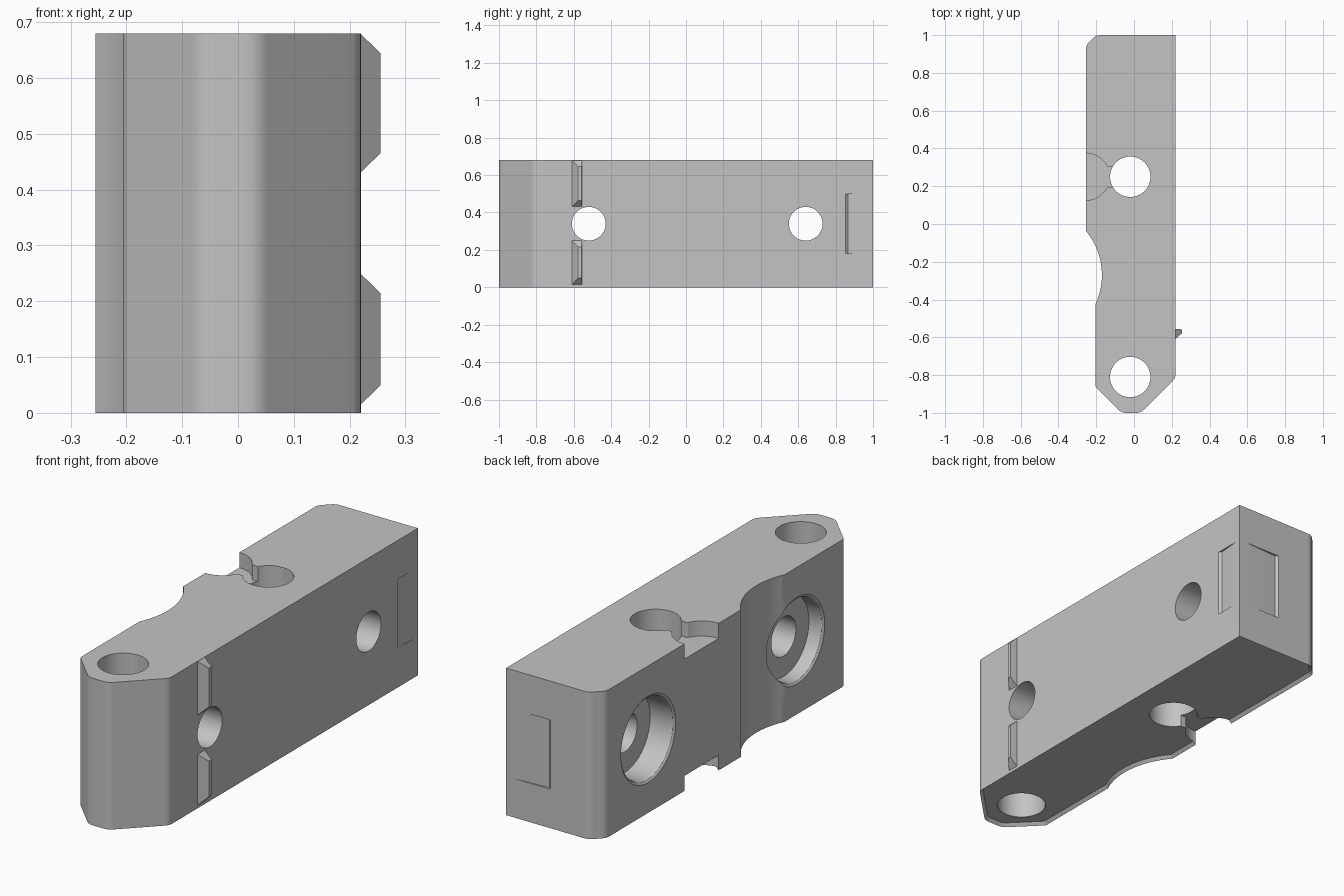
import bpy, bmesh, math
from mathutils import Vector, Matrix

cube = bpy.data.objects.get("Cube")
if cube:
    bpy.data.objects.remove(cube, do_unlink=True)

grey = bpy.data.materials.new("plain grey")
grey.use_nodes = True
GREY = (0.55, 0.55, 0.55, 1)
grey.diffuse_color = GREY
grey.node_tree.nodes["Principled BSDF"].inputs["Base Color"].default_value = GREY

HEIGHT = 0.68
MID = HEIGHT / 2
CHAMFER = 0.014


def finish(name, bm):
    bmesh.ops.recalc_face_normals(bm, faces=bm.faces)
    mesh = bpy.data.meshes.new(name)
    bm.to_mesh(mesh)
    bm.free()
    mesh.materials.append(grey)
    obj = bpy.data.objects.new(name, mesh)
    bpy.context.collection.objects.link(obj)
    return obj


def rounded(corners, steps=5):
    """Outline from (x, y, radius) corners, each radius turned into a fillet."""
    out = []
    for i, (x, y, r) in enumerate(corners):
        p = Vector((x, y))
        if r == 0:
            out.append(p)
            continue
        a = (Vector(corners[i - 1][:2]) - p).normalized()
        b = (Vector(corners[(i + 1) % len(corners)][:2]) - p).normalized()
        t = r / math.tan(a.angle(b) / 2)
        for k in range(steps + 1):
            s = k / steps
            out.append(p + a * t * (1 - s) ** 2 + b * t * s ** 2)
    return out


def prism(name, outline, z0, z1, chamfer=0):
    bm = bmesh.new()
    base = bm.faces.new([bm.verts.new((p[0], p[1], z0)) for p in outline])
    ext = bmesh.ops.extrude_face_region(bm, geom=[base], use_keep_orig=True)
    top = [v for v in ext["geom"] if isinstance(v, bmesh.types.BMVert)]
    bmesh.ops.translate(bm, verts=top, vec=(0, 0, z1 - z0))
    bmesh.ops.recalc_face_normals(bm, faces=bm.faces)
    if chamfer:
        rim = list(base.verts)
        bmesh.ops.inset_region(bm, faces=[base], thickness=chamfer, use_even_offset=True)
        for v in rim:
            v.co.z += chamfer
    return finish(name, bm)


def lathe(name, profile, origin, along_x=False, sides=64):
    """Solid of revolution from (radius, height) pairs."""
    bm = bmesh.new()
    rings = []
    for r, h in profile:
        rings.append([bm.verts.new((r * math.cos(k * math.tau / sides),
                                    r * math.sin(k * math.tau / sides), h))
                      for k in range(sides)])
    for low, high in zip(rings, rings[1:]):
        for k in range(sides):
            n = (k + 1) % sides
            bm.faces.new((low[k], low[n], high[n], high[k]))
    bm.faces.new(rings[0])
    bm.faces.new(rings[-1])
    m = Matrix.Translation(origin)
    if along_x:
        m = m @ Matrix.Rotation(math.pi / 2, 4, 'Y')
    bm.transform(m)
    return finish(name, bm)


def activate(obj):
    bpy.ops.object.select_all(action='DESELECT')
    obj.select_set(True)
    bpy.context.view_layer.objects.active = obj


def cut(obj, cutter):
    activate(obj)
    mod = obj.modifiers.new("cut", 'BOOLEAN')
    mod.operation = 'DIFFERENCE'
    mod.solver = 'EXACT'
    mod.object = cutter
    bpy.ops.object.modifier_apply(modifier=mod.name)
    bpy.data.objects.remove(cutter, do_unlink=True)


# Block: chamfered outline with a shallow scoop on the right side
SCOOP = Vector((-0.535, -0.27))
SCOOP_R = 0.365
start = math.acos((-0.255 - SCOOP.x) / SCOOP_R)
end = -math.acos((-0.205 - SCOOP.x) / SCOOP_R)
scoop = []
for k in range(25):
    a = start + (end - start) * k / 24
    scoop.append((SCOOP.x + SCOOP_R * math.cos(a), SCOOP.y + SCOOP_R * math.sin(a), 0))
outline = rounded([(-0.065, -1, 0.06), (0.035, -1, 0.06), (0.22, -0.815, 0.05),
                   (0.22, 1, 0), (-0.2, 1, 0.05), (-0.255, 0.945, 0.05)]
                  + scoop + [(-0.205, -0.86, 0.03)])
body = prism("block_body", outline, 0, HEIGHT, CHAMFER)

# Vertical through holes with a chamfered lower rim
for y in (-0.81, 0.25):
    cut(body, lathe("hole_cutter", [(0.137, -0.015), (0.107, 0.015), (0.107, 1)], (-0.02, y, 0)))

# Cross holes with counterbores on the right side
for y, face in ((-0.52, -0.205), (0.64, -0.255)):
    cut(body, lathe("bore_cutter",
                    [(0.2, -0.4), (0.2, face), (0.19, face + 0.007), (0.185, face + 0.02),
                     (0.185, -0.135), (0.09, -0.135), (0.09, 0.4)],
                    (0, y, MID), along_x=True))

# Keyhole recesses from the right side into the rear hole, top and bottom
R, HALF = 0.125, 0.055
a0 = math.asin(HALF / R)
half = [(-0.05, HALF, 0), (-0.255 + R * math.cos(a0), HALF, 0.012)]
for k in range(1, 13):
    a = a0 + (math.pi / 2 - a0) * k / 12
    half.append((-0.255 + R * math.cos(a), R * math.sin(a), 0))
half.append((-0.3, R, 0))
key = half + [(x, -y, r) for x, y, r in reversed(half)]
key = [p + Vector((0, 0.25)) for p in rounded(key)]
for z0, z1 in ((-0.05, 0.07), (HEIGHT - 0.07, HEIGHT + 0.05)):
    cut(body, prism("key_cutter", key, z0, z1))

# Shallow tapered recesses around the rear left corner
side_wedge = [(0.23, 0.84), (0.21, 0.865), (0.221, 0.985), (0.23, 0.985)]
rear_wedge = [(-0.02, 1.01), (0.005, 0.99), (0.2, 1.001), (0.2, 1.01)]
for wedge in (side_wedge, rear_wedge):
    cut(body, prism("recess_cutter", wedge, 0.18, 0.5))

activate(body)
bpy.ops.object.shade_smooth_by_angle(angle=math.radians(25))
weighted = body.modifiers.new("weighted_normals", 'WEIGHTED_NORMAL')
weighted.keep_sharp = True

# Tapered ribs on the left side, above and below the front cross hole
for name, z0, z1 in (("lower_rib", CHAMFER, 0.25), ("upper_rib", 0.43, HEIGHT)):
    bm = bmesh.new()
    bmesh.ops.create_cube(bm, size=1)
    for v in bm.verts:
        outer = v.co.x > 0
        inset = 0.035 if outer else 0
        front, back = (-0.577, -0.558) if outer else (-0.61, -0.555)
        v.co = (0.255 if outer else 0.219,
                back if v.co.y > 0 else front,
                z1 - inset if v.co.z > 0 else z0 + inset)
    finish(name, bm)
